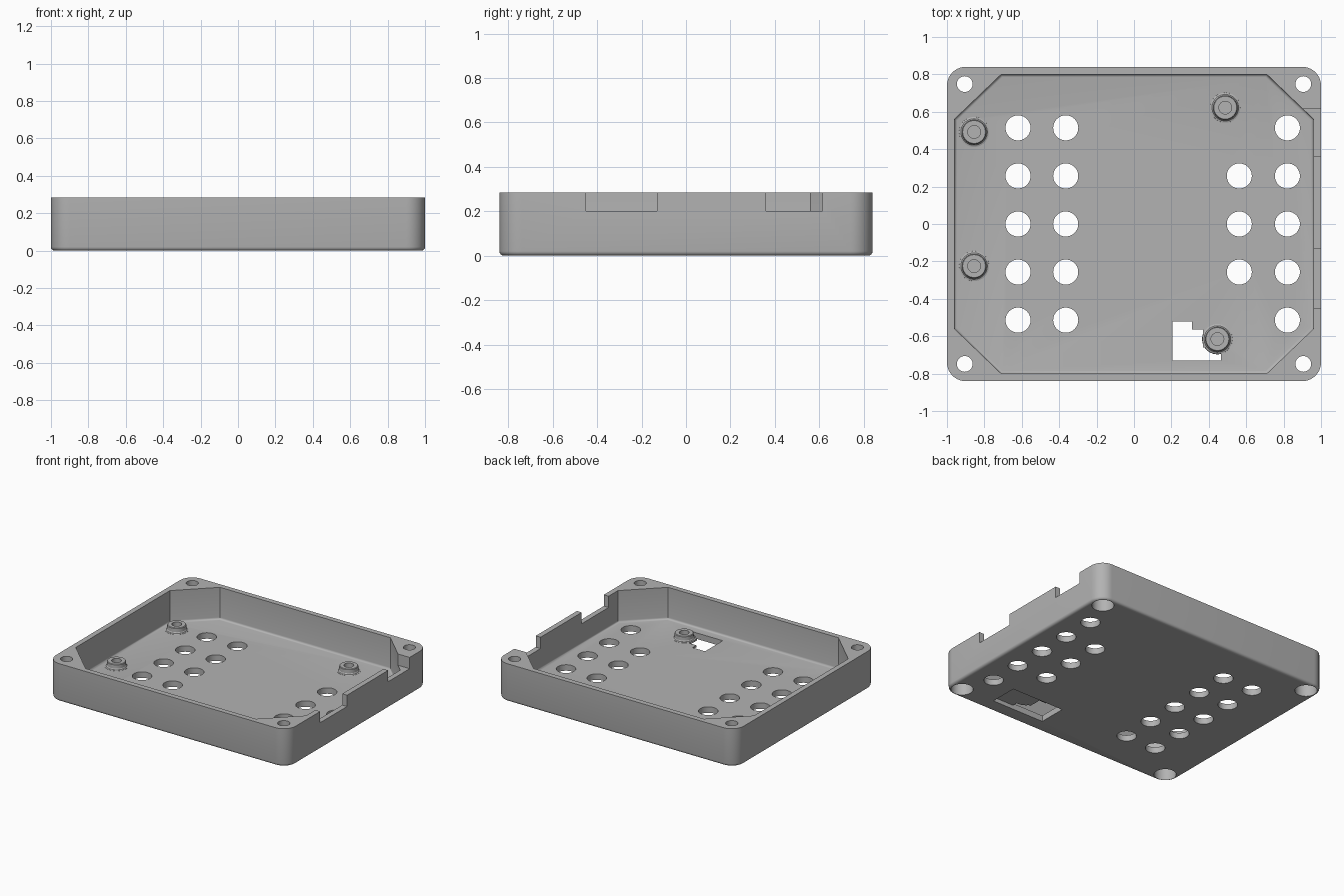
import bpy, bmesh
from math import cos, sin, pi, radians
from mathutils import Vector

cube = bpy.data.objects.get("Cube")
if cube:
    bpy.data.objects.remove(cube)

HEIGHT, FLOOR = 0.285, 0.045

grey = bpy.data.materials.new("plain grey")
grey.use_nodes = True
grey.diffuse_color = (0.45, 0.45, 0.45, 1)
grey.node_tree.nodes["Principled BSDF"].inputs["Base Color"].default_value = (0.45, 0.45, 0.45, 1)


def make_object(name, bm):
    bmesh.ops.recalc_face_normals(bm, faces=bm.faces)
    mesh = bpy.data.meshes.new(name)
    bm.to_mesh(mesh)
    bm.free()
    mesh.materials.append(grey)
    ob = bpy.data.objects.new(name, mesh)
    bpy.context.collection.objects.link(ob)
    return ob


def add_prism(bm, outline, z0, z1, fillet=0):
    """Extrude an outline; optionally round its bottom edge."""
    base = bm.faces.new([bm.verts.new((x, y, z0)) for x, y in outline])
    edges = list(base.edges)
    top = bmesh.ops.extrude_face_region(bm, geom=[base], use_keep_orig=True)["geom"]
    for v in (g for g in top if isinstance(g, bmesh.types.BMVert)):
        v.co.z = z1
    bmesh.ops.recalc_face_normals(bm, faces=bm.faces)
    if fillet:
        bmesh.ops.bevel(bm, geom=edges, offset=fillet, segments=4,
                        profile=0.5, affect='EDGES')


def circle(x, y, r, n=40):
    return [(x + r * cos(2 * pi * i / n), y + r * sin(2 * pi * i / n)) for i in range(n)]


def rect(x0, x1, y0, y1):
    return [(x0, y0), (x1, y0), (x1, y1), (x0, y1)]


def rounded_rect(hx, hy, r, n=10):
    pts = []
    for q, (sx, sy) in enumerate([(1, 1), (-1, 1), (-1, -1), (1, -1)]):
        for i in range(n + 1):
            a = (q + i / n) * pi / 2
            pts.append((sx * (hx - r) + r * cos(a), sy * (hy - r) + r * sin(a)))
    return pts


def cut(target, name, outlines, z0, z1, fillet=0):
    """Subtract prisms from the target."""
    bm = bmesh.new()
    for outline in outlines:
        add_prism(bm, outline, z0, z1, fillet)
    cutter = make_object(name, bm)
    cutter.hide_render = True
    mod = target.modifiers.new(name, 'BOOLEAN')
    mod.operation, mod.solver, mod.object = 'DIFFERENCE', 'EXACT', cutter
    bpy.context.view_layer.objects.active = target
    bpy.ops.object.modifier_apply(modifier=mod.name)
    bpy.data.objects.remove(cutter)


def smooth(ob):
    bpy.ops.object.select_all(action='DESELECT')
    ob.select_set(True)
    bpy.context.view_layer.objects.active = ob
    bpy.ops.object.shade_smooth_by_angle(angle=radians(32))


# Tray body with rounded corners and a rounded bottom edge
bm = bmesh.new()
add_prism(bm, rounded_rect(1, 0.84, 0.1), 0, HEIGHT, 0.02)
tray = make_object("tray", bm)

# Eight-sided cavity
octagon = [(0.96, -0.56), (0.96, 0.56), (0.71, 0.8), (-0.71, 0.8),
           (-0.96, 0.56), (-0.96, -0.56), (-0.71, -0.8), (0.71, -0.8)]
cut(tray, "cavity", [octagon], FLOOR, 0.5, 0.015)

# Corner screw holes with wider recesses underneath
corners = [(sx * 0.905, sy * 0.748) for sx in (-1, 1) for sy in (-1, 1)]
cut(tray, "screw_holes", [circle(x, y, 0.042) for x, y in corners], -0.1, 0.5)
cut(tray, "screw_recesses", [circle(x, y, 0.076) for x, y in corners], -0.1, 0.12)

# Vent holes: four columns, one of them shorter
vents = [circle(x, 0.257 * row, 0.067)
         for x, reach in ((-0.62, 2), (-0.365, 2), (0.563, 1), (0.82, 2))
         for row in range(-reach, reach + 1)]
cut(tray, "vents", vents, -0.1, 0.1)

# Connector notches in the left wall
cut(tray, "notches", [rect(0.89, 1.1, -0.45, -0.13), rect(0.89, 1.1, 0.36, 0.615)], 0.2, 0.5)

# Underside pocket and the opening through the floor
cut(tray, "pocket", [rect(0.205, 0.64, -0.73, -0.52)], -0.1, 0.03)
opening = [(0.205, -0.73), (0.465, -0.73), (0.465, -0.66), (0.37, -0.66),
           (0.37, -0.565), (0.31, -0.565), (0.31, -0.52), (0.205, -0.52)]
cut(tray, "opening", [opening], -0.1, 0.1)
smooth(tray)

# Board standoffs: turned posts with a blind hole and flared foot
profile = [(0, 0.034), (0.082, 0.034), (0.08, 0.046), (0.071, 0.049), (0.066, 0.056),
           (0.065, 0.083), (0.061, 0.087), (0.034, 0.087), (0.034, 0.05), (0, 0.05)]
for i, (x, y) in enumerate([(-0.855, 0.492), (-0.855, -0.225), (0.488, 0.622), (0.446, -0.615)]):
    bm = bmesh.new()
    verts = [bm.verts.new((r, 0, z)) for r, z in profile]
    edges = [bm.edges.new(pair) for pair in zip(verts, verts[1:])]
    bmesh.ops.spin(bm, geom=verts + edges, cent=(0, 0, 0), axis=(0, 0, 1),
                   angle=2 * pi, steps=40)
    bmesh.ops.remove_doubles(bm, verts=bm.verts, dist=0.0005)
    bmesh.ops.translate(bm, verts=bm.verts, vec=Vector((x, y, 0)))
    smooth(make_object(f"standoff_{i + 1}", bm))
